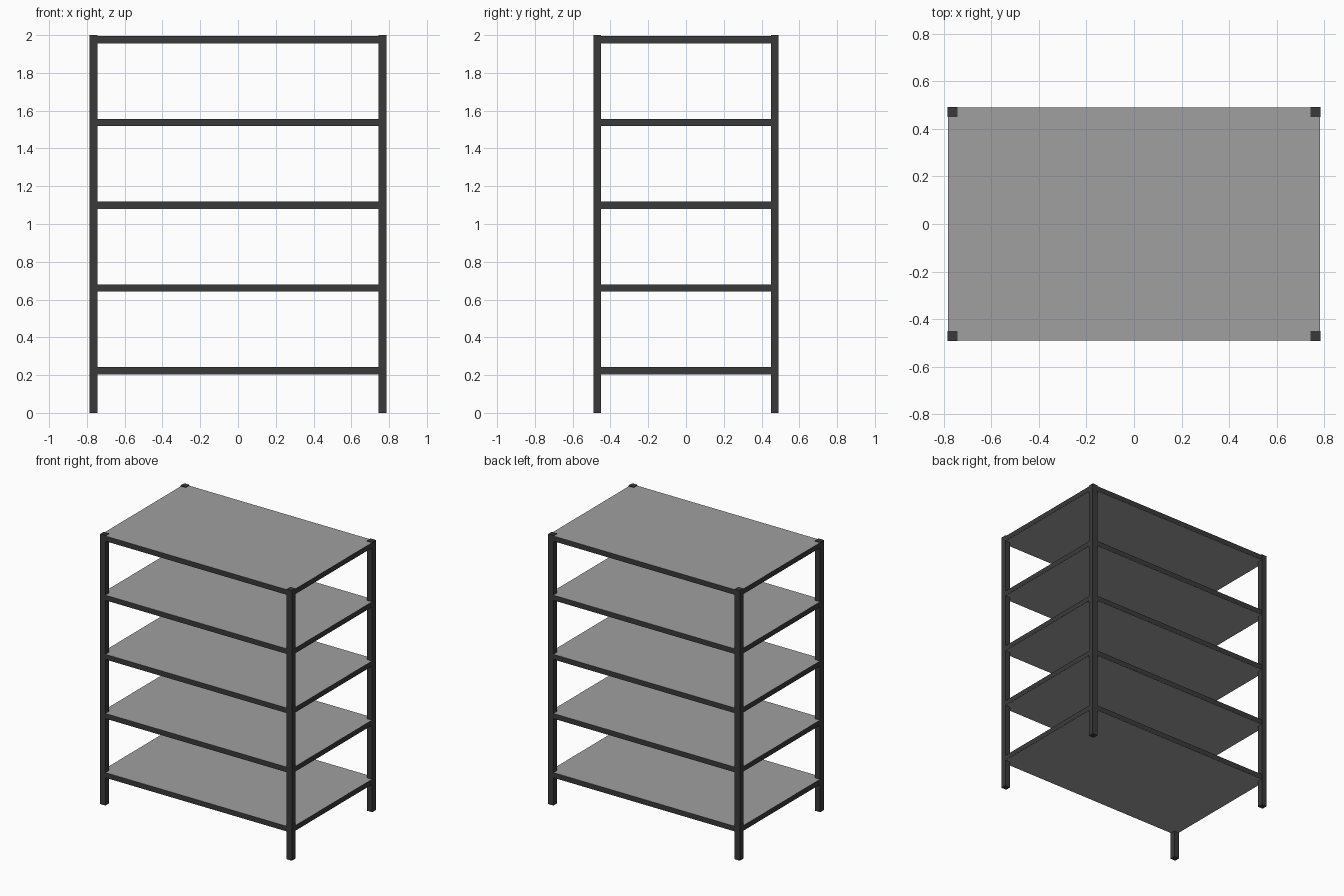
import bpy

if "Cube" in bpy.data.objects:
    bpy.data.objects.remove(bpy.data.objects["Cube"], do_unlink=True)


def make_material(name, colour):
    mat = bpy.data.materials.new(name)
    mat.use_nodes = True
    mat.diffuse_color = colour
    mat.node_tree.nodes["Principled BSDF"].inputs["Base Color"].default_value = colour
    return mat


def box(name, low, high, mat):
    """Axis-aligned box between two corners."""
    centre = [(a + b) / 2 for a, b in zip(low, high)]
    bpy.ops.mesh.primitive_cube_add(size=1, location=centre)
    ob = bpy.context.object
    ob.name = name
    ob.scale = [b - a for a, b in zip(low, high)]
    bpy.ops.object.transform_apply(location=False, rotation=False, scale=True)
    ob.data.materials.append(mat)
    return ob


frame_mat = make_material("dark grey metal", (0.042, 0.042, 0.042, 1))
shelf_mat = make_material("light grey panel", (0.35, 0.35, 0.35, 1))

HALF_X, HALF_Y, HEIGHT = 0.785, 0.491, 2.0
POST = 0.042
RAIL = 0.037
INSET = 0.002
SKIN = 0.001
SHELVES, FIRST, STEP = 5, 0.205, 0.438

# Corner posts
for sx, side in ((-1, "right"), (1, "left")):
    for sy, end in ((-1, "front"), (1, "back")):
        xs = sorted((sx * HALF_X, sx * (HALF_X - POST)))
        ys = sorted((sy * HALF_Y, sy * (HALF_Y - POST)))
        box(f"{end}_{side}_post", (xs[0], ys[0], 0), (xs[1], ys[1], HEIGHT), frame_mat)

rx, ry = HALF_X - INSET, HALF_Y - INSET
for i in range(SHELVES):
    z = FIRST + i * STEP
    n = i + 1
    # Rails between the posts
    for s, end in ((-1, "front"), (1, "back")):
        ys = sorted((s * ry, s * (ry - RAIL)))
        box(f"{end}_rail_{n}", (POST - HALF_X, ys[0], z), (HALF_X - POST, ys[1], z + RAIL), frame_mat)
    for s, side in ((-1, "right"), (1, "left")):
        xs = sorted((s * rx, s * (rx - RAIL)))
        box(f"{side}_rail_{n}", (xs[0], POST - HALF_Y, z), (xs[1], HALF_Y - POST, z + RAIL), frame_mat)
    # Panel that skins the rails above and below
    box(f"shelf_panel_{n}", (SKIN - rx, SKIN - ry, z - SKIN),
        (rx - SKIN, ry - SKIN, z + RAIL + SKIN), shelf_mat)
